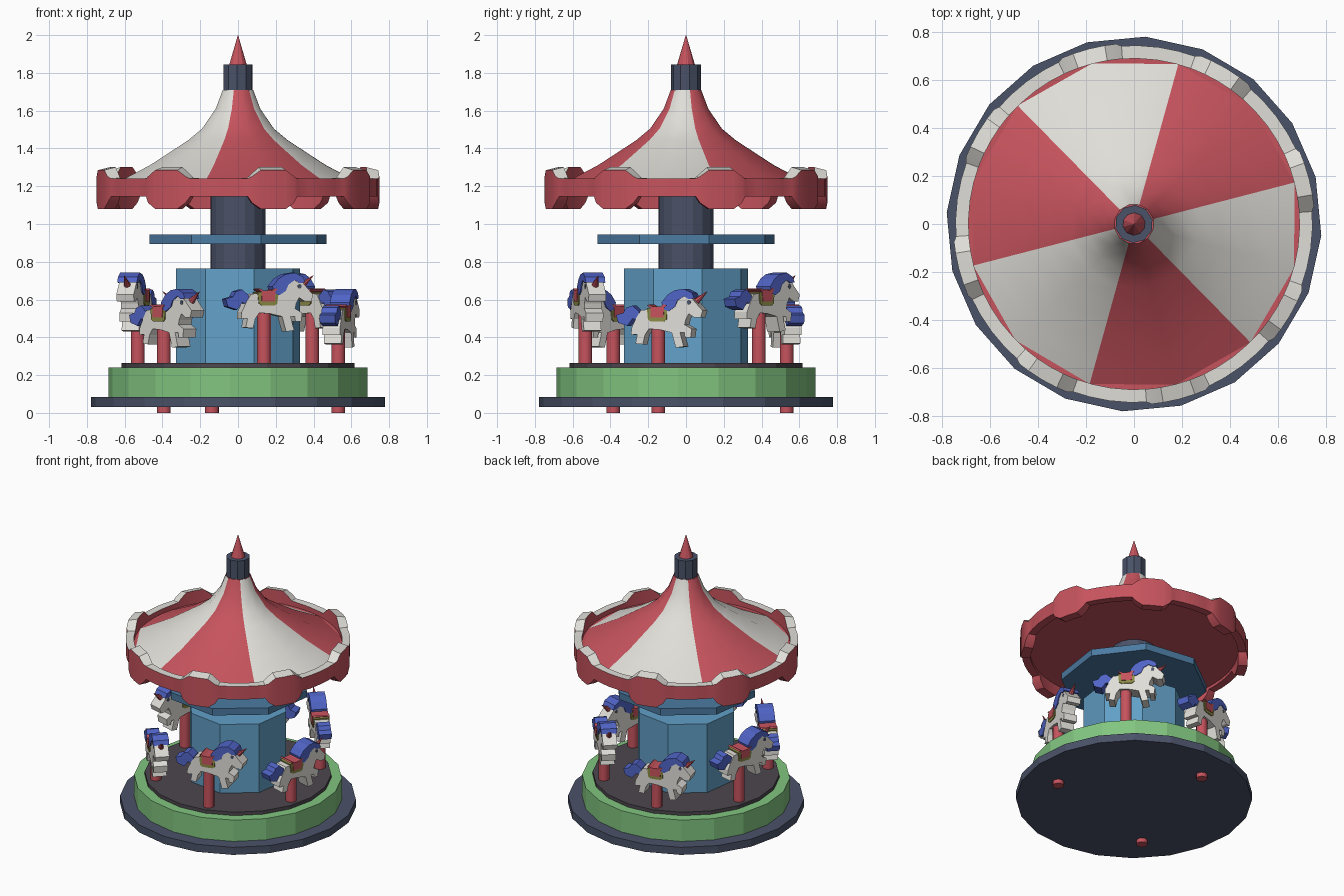
import bpy, bmesh, math
from mathutils import Matrix, Vector

if "Cube" in bpy.data.objects:
    bpy.data.objects.remove(bpy.data.objects["Cube"])

TURN = 14.5  # whole model is turned by this many degrees


def mat(name, hexcol):
    lin = []
    for i in (0, 2, 4):
        c = int(hexcol[i:i + 2], 16) / 255
        lin.append(c / 12.92 if c <= 0.04045 else ((c + 0.055) / 1.055) ** 2.4)
    m = bpy.data.materials.new(name)
    m.diffuse_color = (*lin, 1)
    m.use_nodes = True
    m.node_tree.nodes["Principled BSDF"].inputs["Base Color"].default_value = m.diffuse_color
    return m


RED = mat("red", "C6535D")
WHITE = mat("white", "E0DED8")
NAVY = mat("navy", "4A5268")
GREEN = mat("green", "82C580")
SKY = mat("light blue", "62A0C8")
BLUE = mat("mid blue", "4C7BA2")
FLOOR = mat("dark floor", "4C474E")
MANE = mat("mane blue", "5064C6")
OLIVE = mat("olive trim", "8C8A45")


def finish(name, bm, mats):
    bmesh.ops.recalc_face_normals(bm, faces=bm.faces)
    me = bpy.data.meshes.new(name)
    bm.to_mesh(me)
    bm.free()
    for m in mats:
        me.materials.append(m)
    ob = bpy.data.objects.new(name, me)
    bpy.context.collection.objects.link(ob)
    return ob


def lathe(name, profile, sides, m, loc=(0, 0, 0), smooth=False):
    """Turn (radius, z) points around z, with capped ends."""
    bm = bmesh.new()
    rings = []
    for r, z in profile:
        ring = []
        for i in range(sides):
            a = math.radians(TURN) + math.tau * i / sides
            ring.append(bm.verts.new((r * math.cos(a), r * math.sin(a), z)))
        rings.append(ring)
    for a, b in zip(rings, rings[1:]):
        for i in range(sides):
            j = (i + 1) % sides
            bm.faces.new((a[i], a[j], b[j], b[i]))
    bm.faces.new(rings[0][::-1])
    bm.faces.new(rings[-1])
    ob = finish(name, bm, m if isinstance(m, list) else [m])
    ob.location = loc
    if smooth:
        smooth_by_angle(ob, 40)
    return ob


def smooth_by_angle(ob, deg):
    bpy.ops.object.select_all(action='DESELECT')
    ob.select_set(True)
    bpy.context.view_layer.objects.active = ob
    bpy.ops.object.shade_smooth_by_angle(angle=math.radians(deg))


def slab(name, pts, width, m, mw):
    """Extrude a side outline (hundredths of a unit) across its width."""
    bm = bmesh.new()
    f = bm.faces.new([bm.verts.new((x / 100, -width / 2, z / 100)) for x, z in pts])
    ext = bmesh.ops.extrude_face_region(bm, geom=[f])
    vs = [v for v in ext["geom"] if isinstance(v, bmesh.types.BMVert)]
    bmesh.ops.translate(bm, verts=vs, vec=(0, width, 0))
    ob = finish(name, bm, [m])
    ob.matrix_world = mw
    return ob


# Platform and centre
lathe("base_plate", [(0.78, 0.03), (0.78, 0.085)], 20, NAVY)
lathe("platform", [(0.687, 0.085), (0.687, 0.24)], 20, GREEN)
lathe("floor", [(0.617, 0.24), (0.617, 0.265)], 20, FLOOR)
lathe("centre_drum", [(0.338, 0.265), (0.338, 0.765)], 8, SKY)
lathe("centre_column", [(0.147, 0.765), (0.147, 1.18)], 16, NAVY)
lathe("upper_disc", [(0.485, 0.895), (0.485, 0.945)], 8, BLUE)

# Canopy with six striped sectors
roof = lathe("canopy_roof", [(0.69, 1.205), (0.606, 1.247), (0.48, 1.312), (0.372, 1.38),
                             (0.27, 1.445), (0.196, 1.505), (0.122, 1.61), (0.083, 1.71)],
             12, [RED, WHITE], smooth=True)
for p in roof.data.polygons:
    a = math.degrees(math.atan2(p.center.y, p.center.x)) - TURN
    p.material_index = int((a % 360) // 60) % 2 if p.normal.z > -0.5 else 0
lathe("canopy_underside", [(0.70, 1.165), (0.70, 1.205)], 24, RED)
lathe("finial_neck", [(0.079, 1.705), (0.079, 1.845)], 10, NAVY)
lathe("finial_spire", [(0.047, 1.845), (0.001, 2.0)], 10, RED)

# Valance ring with eight medallions: (angle, outer radius, top, bottom, inner rise)
half = [(-22.5, 0.742, 1.24, 1.145, 0), (-16, 0.742, 1.24, 1.145, 0),
        (-10.5, 0.742, 1.24, 1.145, 0.004), (-8.8, 0.752, 1.252, 1.112, 0.012),
        (-5.2, 0.752, 1.285, 1.08, 0.016)]
period = half + [(0, 0.752, 1.285, 1.08, 0.016)] + [(-h[0], *h[1:]) for h in half[:0:-1]]
bm = bmesh.new()
loops = []
for k in range(8):
    for d, ro, top, bot, rise in period:
        a = math.radians(TURN + 45 * k + d)
        c, s = math.cos(a), math.sin(a)
        loops.append([bm.verts.new((r * c, r * s, z)) for r, z in
                      ((ro, bot), (ro, top), (0.688, top + rise), (0.688, bot))])
for i, a in enumerate(loops):
    b = loops[(i + 1) % len(loops)]
    for j in range(4):
        f = bm.faces.new((a[j], b[j], b[(j + 1) % 4], a[(j + 1) % 4]))
        f.material_index = 1 if j == 1 else 0  # white top edge
smooth_by_angle(finish("valance_ring", bm, [RED, WHITE]), 35)

# Horse outlines, side view, facing +x
BODY = [(-10.4, 59.4), (-8.2, 63), (0, 63.4), (5.5, 64.2), (9.3, 68.4), (13.1, 71.6),
        (18.6, 71), (21.3, 67.4), (25.7, 62.6), (24.6, 59), (21.3, 58.9), (18, 61),
        (16.4, 57.8), (15.8, 55.2), (19.7, 53), (19.1, 48.3), (16, 48.3), (15.6, 51),
        (13.3, 51), (15.3, 43.6), (10.9, 43), (8.7, 51), (2.2, 52.5), (-3.8, 53),
        (-6, 49.8), (-7.2, 44.8), (-11.2, 45.2), (-10.2, 50), (-13.6, 49.8), (-13.4, 53.5)]
MANE_PTS = [(4, 63.5), (3.3, 67), (6.5, 71), (10.5, 73.4), (15.5, 74.2), (20, 72),
            (21.3, 69), (18, 68.8), (15.5, 70.3), (12, 68), (10.5, 64.5), (7, 62.3)]
TAIL = [(-9.3, 62), (-13, 65.3), (-16.5, 64.2), (-18, 61.5), (-22, 60.3), (-20.8, 56.2),
        (-15.8, 54.6), (-13, 58.4), (-10, 57.5)]
TRIM = [(-4.8, 64), (-4.2, 58), (-2.5, 56.8), (4.5, 56.8), (6, 58), (6.4, 64.6)]
SADDLE = [(-4.6, 65.2), (-2.8, 64.2), (-2.6, 59), (4.4, 59), (4.8, 64.4), (6.2, 65.4),
          (4.6, 66), (3, 64.9), (-1.5, 64.7), (-3.6, 65.9)]
EYE = [(18.2 + 1.1 * math.cos(i * math.pi / 4), 67 + 1.3 * math.sin(i * math.pi / 4))
       for i in range(8)]

# Six horses on poles, alternately high and low
for k in range(6):
    ang = math.radians(44.5 + 60 * k)
    low = k % 2
    dz = -0.085 * low
    pos = Vector((0.55 * math.cos(ang), 0.55 * math.sin(ang), dz))
    mw = Matrix.Translation(pos) @ Matrix.Rotation(ang + math.pi / 2, 4, 'Z')
    lathe("horse_pole", [(0.037, 0.0 if low else 0.085), (0.037, 0.58 + dz)], 12, RED,
          (pos.x, pos.y, 0), smooth=True)
    slab("horse_body", BODY, 0.095, WHITE, mw)
    slab("horse_mane", MANE_PTS, 0.108, MANE, mw)
    slab("horse_tail", TAIL, 0.085, MANE, mw)
    slab("saddle_trim", TRIM, 0.107, OLIVE, mw)
    slab("saddle", SADDLE, 0.114, RED, mw)
    slab("horse_eyes", EYE, 0.099, NAVY, mw)
    horn = lathe("horse_horn", [(0.02, 0), (0.001, 0.085)], 8, RED)
    horn.matrix_world = mw @ Matrix.Translation((0.205, 0, 0.673)) @ Matrix.Rotation(
        math.radians(50), 4, 'Y')
